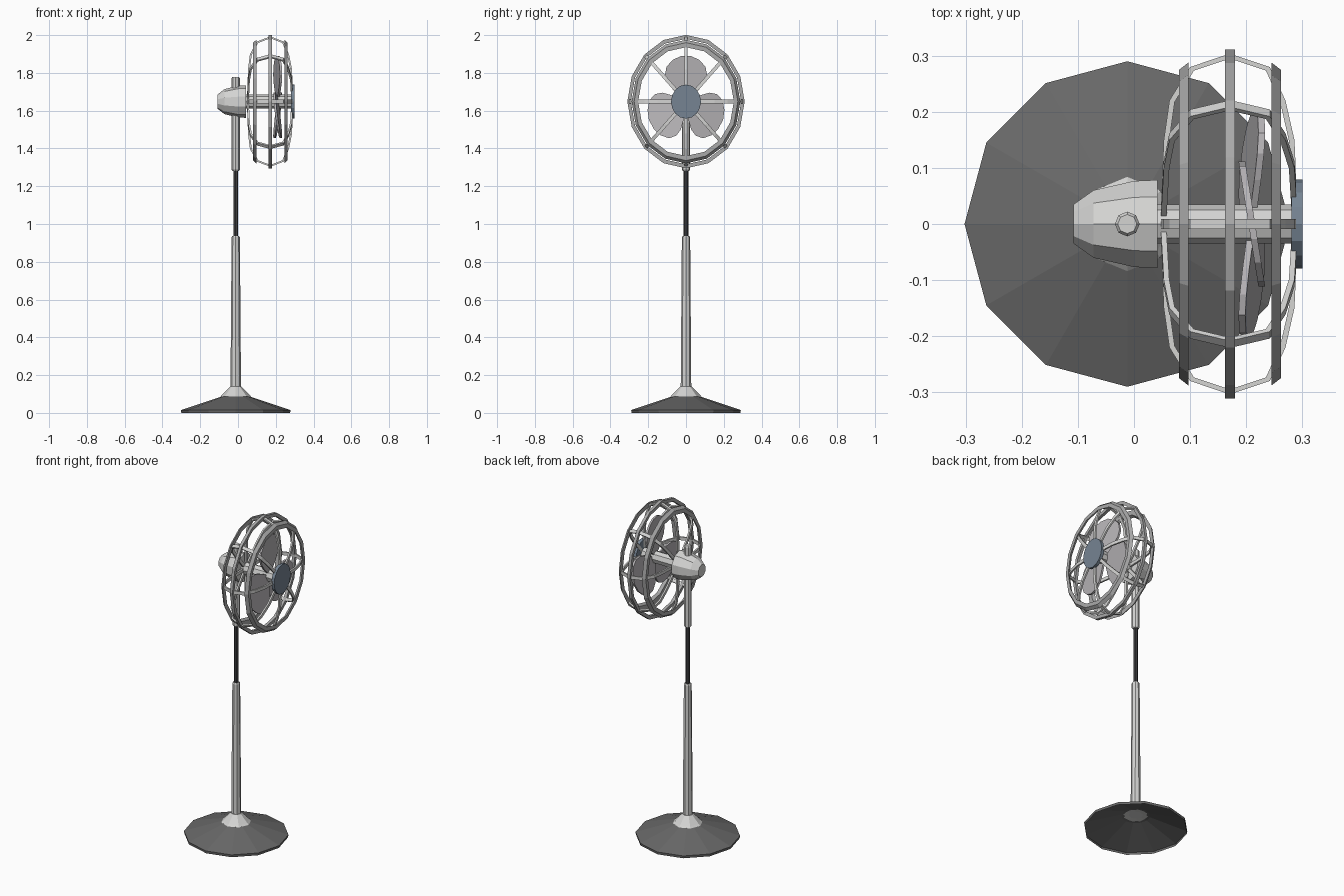
import bpy, math
from mathutils import Vector

if "Cube" in bpy.data.objects:
    bpy.data.objects.remove(bpy.data.objects["Cube"])

CX = -0.012           # pole axis
HZ = 1.648            # fan head axis height
SY = 0.88             # head is slightly narrower than tall


def material(name, col):
    m = bpy.data.materials.new(name)
    m.diffuse_color = (*col, 1)
    m.use_nodes = True
    m.node_tree.nodes["Principled BSDF"].inputs["Base Color"].default_value = m.diffuse_color
    return m


LIGHT = material("light_grey", (0.66, 0.66, 0.65))
RING = material("ring_grey", (0.40, 0.40, 0.40))
BLADE = material("blade_grey", (0.47, 0.455, 0.47))
DARK = material("base_dark_grey", (0.14, 0.14, 0.14))
ROD = material("rod_charcoal", (0.06, 0.06, 0.065))
CAP = material("cap_blue_grey", (0.18, 0.23, 0.29))


def add(name, verts, faces, mat):
    me = bpy.data.meshes.new(name)
    me.from_pydata([tuple(v) for v in verts], [], faces)
    me.materials.append(mat)
    ob = bpy.data.objects.new(name, me)
    bpy.context.collection.objects.link(ob)
    return ob


def upright(r, h, a):
    return (CX + r * math.cos(a), r * math.sin(a), h)


def head(r, h, a, sy=SY):
    # point around the head axis; a = 0 points up
    return (h, -r * math.sin(a) * sy, HZ + r * math.cos(a))


def lathe(name, profile, n, place, mat, caps=True, closed=False):
    """Spin (radius, distance) points around an axis."""
    verts = [place(r, h, 2 * math.pi * i / n) for r, h in profile for i in range(n)]
    m = len(profile)
    faces = []
    for k in range(m if closed else m - 1):
        a, b = k * n, ((k + 1) % m) * n
        for i in range(n):
            j = (i + 1) % n
            faces.append((a + i, a + j, b + j, b + i))
    if caps and not closed:
        faces.append(tuple(reversed(range(n))))
        faces.append(tuple(range((m - 1) * n, m * n)))
    return add(name, verts, faces, mat)


# Stand
lathe("base", [(0.288, 0), (0.29, 0.015), (0.08, 0.085), (0.04, 0.092)], 12,
      upright, DARK, caps=False)
lathe("base_collar", [(0.04, 0.09), (0.084, 0.086), (0.074, 0.095), (0.03, 0.14)], 8,
      upright, LIGHT)
lathe("lower_pole", [(0.028, 0.13), (0.022, 0.93), (0.018, 0.936)], 8, upright, LIGHT)
lathe("inner_rod", [(0.013, 0.92), (0.013, 1.3)], 8, upright, ROD)
lathe("upper_pole", [(0.016, 1.28), (0.022, 1.288), (0.022, 1.772), (0.017, 1.779)], 8,
      upright, LIGHT)

# Motor and axle
lathe("motor_housing", [(0.038, -0.108), (0.066, -0.072), (0.084, 0.0), (0.086, 0.042)],
      10, lambda r, h, a: head(r, h, a, 0.96), LIGHT)
lathe("axle", [(0.037, 0.04), (0.037, 0.285)], 8,
      lambda r, h, a: head(r, h, a, 0.94), LIGHT)
lathe("front_cap", [(0.09, 0.281), (0.09, 0.3)], 16, head, CAP)

# Cage rings
lathe("cage_ring_middle", [(0.353, 0.162), (0.353, 0.18), (0.332, 0.18), (0.332, 0.162)],
      16, head, RING, closed=True)
for name, s in (("front", 1), ("rear", -1)):
    sec = [(0.327, 0.074), (0.312, 0.091), (0.288, 0.091), (0.298, 0.074)]
    lathe("cage_ring_" + name, [(r, 0.171 + s * d) for r, d in sec],
          16, head, RING, closed=True)

# Cage ribs: one bent strip, repeated eight times
path = [Vector(p) for p in ((0.048, 0.03), (0.053, 0.17), (0.063, 0.25), (0.1, 0.318),
                            (0.171, 0.345), (0.242, 0.318), (0.27, 0.25),
                            (0.286, 0.17), (0.291, 0.04))]
strip = []
for i, p in enumerate(path):
    t = (path[min(i + 1, len(path) - 1)] - path[max(i - 1, 0)]).normalized()
    strip.append((p, p + Vector((t.y, -t.x)) * 0.01))
for k in range(8):
    a = k * math.pi / 4
    verts, faces = [], []
    for outer, inner in strip:
        for q, w in ((outer, -0.01), (outer, 0.01), (inner, 0.01), (inner, -0.01)):
            y = q.y * math.sin(a) + w * math.cos(a)
            z = q.y * math.cos(a) - w * math.sin(a)
            verts.append((q.x, y * SY, HZ + z))
    for i in range(len(strip) - 1):
        b = i * 4
        for j in range(4):
            c = (j + 1) % 4
            faces.append((b + j, b + c, b + 4 + c, b + 4 + j))
    n = len(verts)
    faces += [(3, 2, 1, 0), (n - 4, n - 3, n - 2, n - 1)]
    add("cage_rib_%d" % (k + 1), verts, faces, LIGHT)

# Three pitched blades
half = [(0.02, 0.025), (0.06, 0.075), (0.1, 0.112), (0.14, 0.127), (0.185, 0.117),
        (0.222, 0.078), (0.241, 0.03)]
outline = half + [(u, -t) for u, t in reversed(half)]
for k in range(3):
    a = k * 2 * math.pi / 3
    verts = []
    for d in (-0.006, 0.006):
        for u, t in outline:
            y = -u * math.sin(a) - t * math.cos(a)
            z = u * math.cos(a) - t * math.sin(a)
            verts.append((0.21 + 0.14 * t + d, y * SY, HZ + z))
    n = len(outline)
    faces = [tuple(reversed(range(n))), tuple(range(n, 2 * n))]
    faces += [(i, (i + 1) % n, n + (i + 1) % n, n + i) for i in range(n)]
    add("blade_%d" % (k + 1), verts, faces, BLADE)

# Make all face directions consistent
import bmesh
for ob in bpy.context.collection.objects:
    bm = bmesh.new()
    bm.from_mesh(ob.data)
    bmesh.ops.recalc_face_normals(bm, faces=bm.faces)
    bm.to_mesh(ob.data)
    bm.free()
